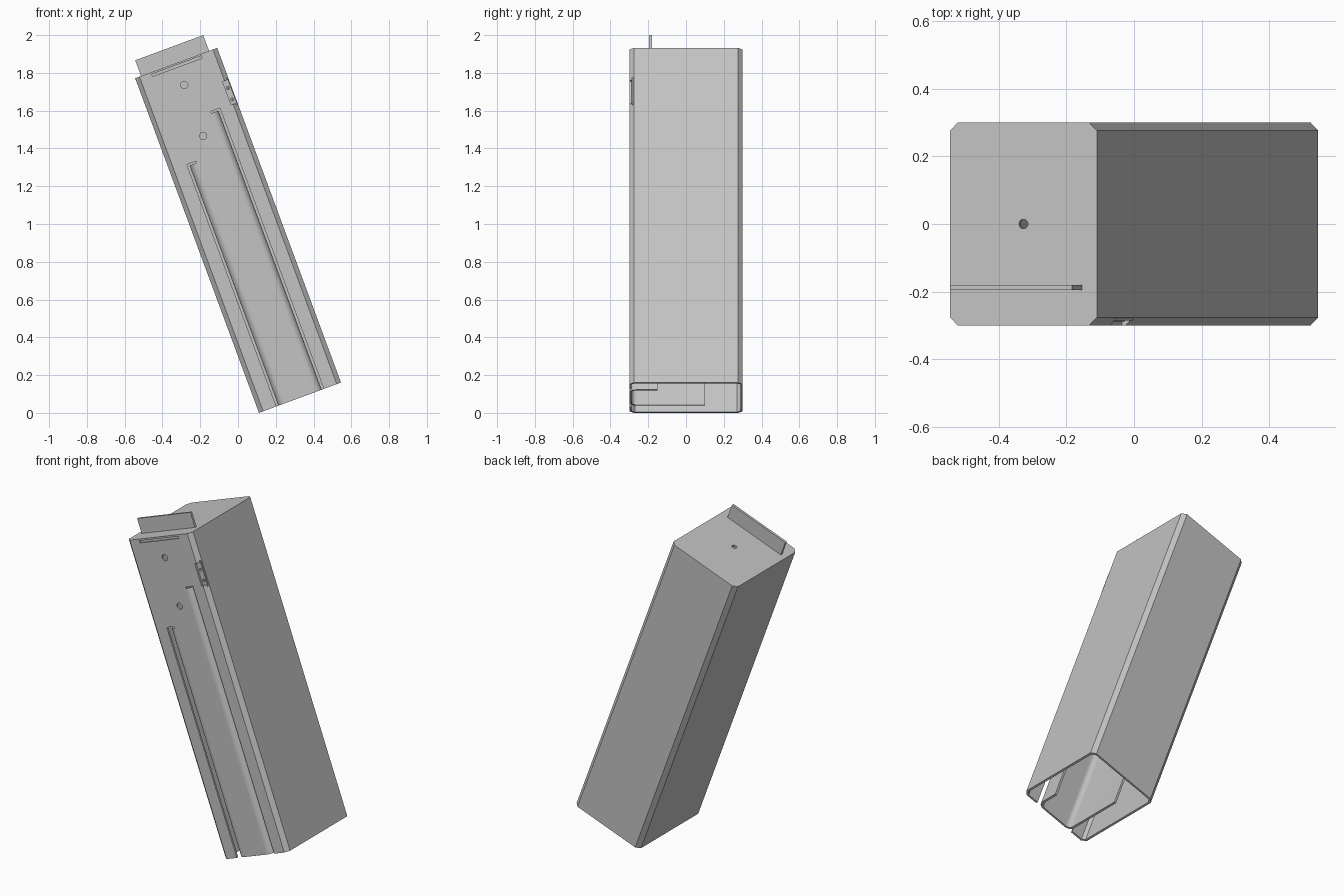
import bpy, bmesh, math
from mathutils import Matrix, Vector

if "Cube" in bpy.data.objects:
    bpy.data.objects.remove(bpy.data.objects["Cube"])

W, D, L = 0.463, 0.60, 1.889      # width, depth, length of the tube
C, T = 0.024, 0.012               # corner chamfer, sheet thickness
FRONT = -D / 2
MID = W / 2
LEAN = Matrix.Translation((0.111, 0, 0)) @ Matrix.Rotation(math.radians(-20.3), 4, "Y")

grey = bpy.data.materials.new("sheet grey")
grey.use_nodes = True
colour = (0.55, 0.55, 0.55, 1)
grey.diffuse_color = colour
grey.node_tree.nodes["Principled BSDF"].inputs["Base Color"].default_value = colour


def add_object(name, bm):
    bmesh.ops.recalc_face_normals(bm, faces=bm.faces)
    mesh = bpy.data.meshes.new(name)
    bm.to_mesh(mesh)
    bm.free()
    mesh.materials.append(grey)
    obj = bpy.data.objects.new(name, mesh)
    bpy.context.collection.objects.link(obj)
    return obj


def box(name, x, y, z):
    bm = bmesh.new()
    size = Matrix.Diagonal((x[1] - x[0], y[1] - y[0], z[1] - z[0], 1))
    centre = Vector((sum(x), sum(y), sum(z))) / 2
    bmesh.ops.create_cube(bm, size=1, matrix=Matrix.Translation(centre) @ size)
    return add_object(name, bm)


def rod(name, centre, radius, depth, axis="Y"):
    bm = bmesh.new()
    turn = Matrix.Rotation(math.pi / 2, 4, "X") if axis == "Y" else Matrix()
    bmesh.ops.create_cone(bm, cap_ends=True, segments=24, radius1=radius, radius2=radius,
                          depth=depth, matrix=Matrix.Translation(centre) @ turn)
    return add_object(name, bm)


def cut(obj, cutters):
    for c in cutters:
        mod = obj.modifiers.new("cut", "BOOLEAN")
        mod.operation, mod.solver, mod.object = "DIFFERENCE", "EXACT", c
    bake(obj)
    for c in cutters:
        bpy.data.objects.remove(c)


def bake(obj):
    graph = bpy.context.evaluated_depsgraph_get()
    mesh = bpy.data.meshes.new_from_object(obj.evaluated_get(graph))
    obj.modifiers.clear()
    obj.data = mesh


def octagon(bm, inset, z):
    x, y = W / 2 - inset, D / 2 - inset
    c = C - inset * (2 - math.sqrt(2))
    pts = [(x, y - c), (x - c, y), (c - x, y), (-x, y - c),
           (-x, c - y), (c - x, -y), (x - c, -y), (x, c - y)]
    return [bm.verts.new((px + MID, py, z)) for px, py in pts]


# Hollow chamfered tube, closed at the top and open at the bottom
bm = bmesh.new()
rings = [octagon(bm, 0, L), octagon(bm, 0, 0), octagon(bm, T, 0), octagon(bm, T, L - T)]
for a, b in zip(rings, rings[1:]):
    for i in range(8):
        j = (i + 1) % 8
        bm.faces.new((a[i], a[j], b[j], b[i]))
bm.faces.new(rings[0])
bm.faces.new(rings[-1])
body = add_object("tube_body", bm)

# Long slots, holes, corner notch and top slit
BEND = 0.04
U1, U2 = 0.110, 0.354
H1, H2 = 1.355, 1.575
through = (FRONT - 0.05, FRONT + 0.02)
cut(body, [
    box("slot_cut_a", (U1 - 0.012, U1 + BEND), through, (-0.1, H1 + 0.01)),
    box("slot_cut_b", (U2 - BEND, U2 + 0.012), through, (-0.1, H2 + 0.01)),
    rod("hole_cut_a", (MID, FRONT, 1.766), 0.019, 0.1),
    rod("hole_cut_b", (MID, FRONT, 1.478), 0.019, 0.1),
    rod("top_hole_cut", (MID, 0, L), 0.014, 0.1, "Z"),
    box("notch_cut", (0.428, W + 0.05), (FRONT - 0.05, FRONT + 0.022), (1.58, 1.712)),
    box("slit_cut", (0.09, 0.37), (FRONT - 0.05, FRONT + 0.008), (1.866, 1.879)),
])


# Inner fins bent back from the front panel
def fin(name, u, side, reach, height):
    path = [(u + side * BEND, FRONT)]
    for i in range(1, 9):
        a = math.pi / 2 * i / 8
        path.append((u + side * BEND * (1 - math.sin(a)), FRONT + BEND * (1 - math.cos(a))))
    path.append((u, reach))
    # inner line of the sheet, offset by its thickness
    inner = [(u + side * BEND, FRONT + T)]
    r = BEND - T
    for i in range(1, 9):
        a = math.pi / 2 * i / 8
        inner.append((u + side * (BEND - r * math.sin(a)), FRONT + BEND - r * math.cos(a)))
    inner.append((u + side * T, reach))
    bm = bmesh.new()
    face = bm.faces.new([bm.verts.new((x, y, 0)) for x, y in path + inner[::-1]])
    new = bmesh.ops.extrude_face_region(bm, geom=[face])["geom"]
    bmesh.ops.translate(bm, vec=(0, 0, height),
                        verts=[v for v in new if isinstance(v, bmesh.types.BMVert)])
    return add_object(name, bm)


parts = [body,
         fin("long_fin", U1, 1, 0.10, H1),
         fin("short_fin", U2, -1, -0.15, H2)]

# Upright tab on the lid
parts.append(box("top_tab", (0.033, 0.417), (-0.196, -0.181), (L - 0.005, 1.978)))

# Small drilled plate inside the corner notch
plate = box("notch_plate", (0.415, W - 0.004), (FRONT + 0.014, FRONT + 0.024), (1.57, 1.722))
cut(plate, [rod("plate_hole_cut", (0.443, FRONT, z), 0.008, 0.1) for z in (1.606, 1.67)])
parts.append(plate)

# Lean everything and shade
bpy.ops.object.select_all(action="DESELECT")
for p in parts:
    p.data.transform(LEAN)
    p.select_set(True)
bpy.context.view_layer.objects.active = body
bpy.ops.object.shade_smooth_by_angle(angle=math.radians(30))
